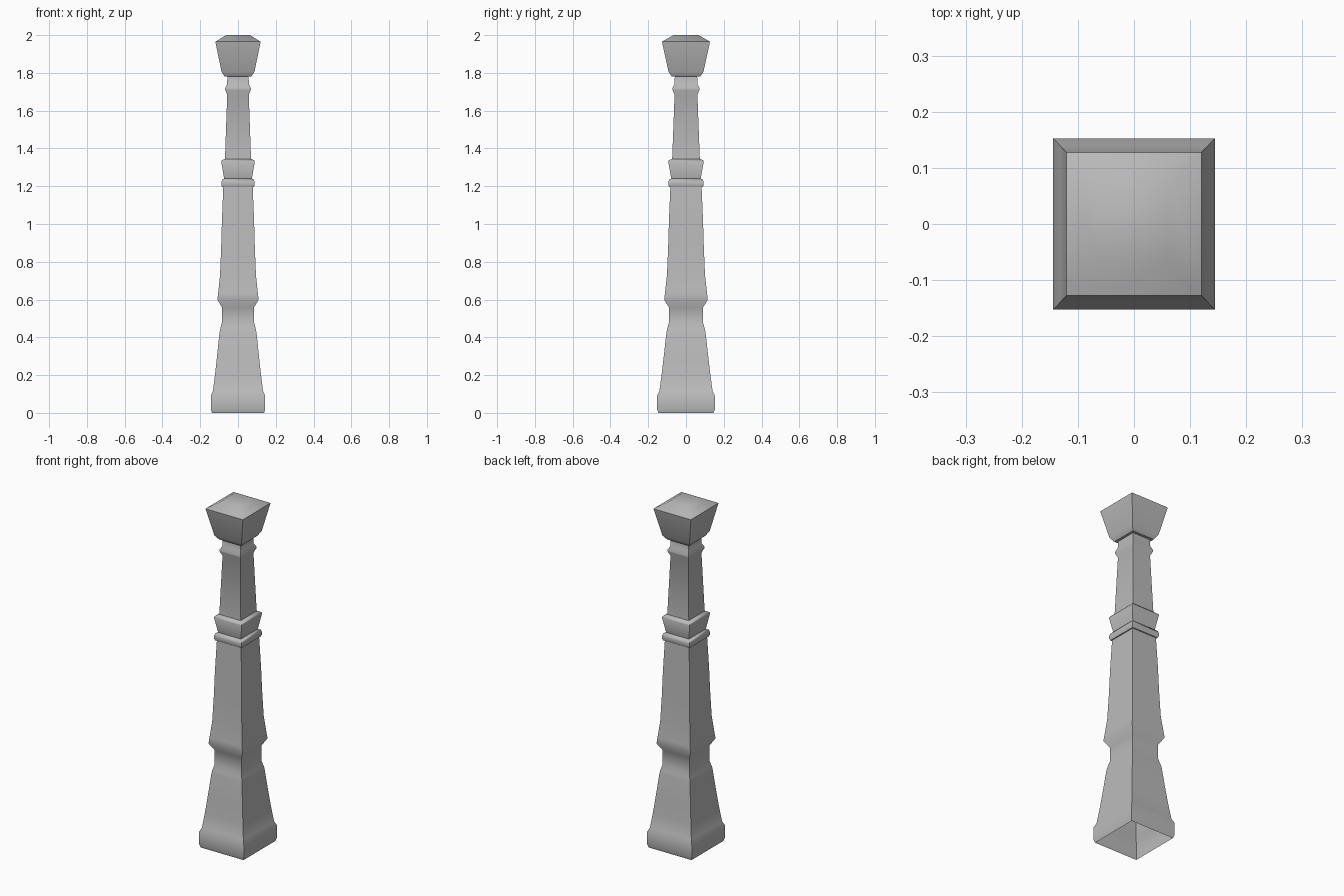
import bpy
import bmesh
import math

cube = bpy.data.objects.get("Cube")
if cube:
    bpy.data.objects.remove(cube, do_unlink=True)

DEPTH = 1.06  # the post is slightly deeper than it is wide

stone = bpy.data.materials.new("grey_stone")
stone.use_nodes = True
grey = (0.5, 0.5, 0.5, 1)
stone.diffuse_color = grey
stone.node_tree.nodes["Principled BSDF"].inputs["Base Color"].default_value = grey


def square_section(name, profile, closed_top=False):
    """Stack rectangular rings from (half width, height) pairs."""
    bm = bmesh.new()
    rings = []
    for w, z in profile:
        corners = ((-w, -w), (w, -w), (w, w), (-w, w))
        rings.append([bm.verts.new((x, y * DEPTH, z)) for x, y in corners])
    for low, high in zip(rings, rings[1:]):
        for i in range(4):
            j = (i + 1) % 4
            bm.faces.new((low[i], low[j], high[j], high[i]))
    if closed_top:
        bm.faces.new(rings[-1])
    mesh = bpy.data.meshes.new(name)
    bm.to_mesh(mesh)
    bm.free()
    mesh.materials.append(stone)
    obj = bpy.data.objects.new(name, mesh)
    bpy.context.collection.objects.link(obj)
    bpy.ops.object.select_all(action="DESELECT")
    obj.select_set(True)
    bpy.context.view_layer.objects.active = obj
    bpy.ops.object.shade_smooth_by_angle(angle=math.radians(50))
    return obj


# Flared foot with plinth and waist, open underneath
square_section("foot_and_shaft", [
    (0.138, 0), (0.144, 0.02), (0.144, 0.09), (0.133, 0.115),
    (0.122, 0.2), (0.111, 0.3), (0.098, 0.425), (0.094, 0.445),
    (0.086, 0.475), (0.086, 0.56), (0.109, 0.6), (0.105, 0.635),
    (0.095, 0.73), (0.089, 0.88), (0.085, 1.02), (0.078, 1.195)])

# Thin band and flared collar
square_section("collar", [
    (0.078, 1.195), (0.084, 1.195), (0.088, 1.205), (0.088, 1.222),
    (0.084, 1.235), (0.073, 1.24), (0.075, 1.25), (0.089, 1.33),
    (0.085, 1.337), (0.069, 1.345)])

# Tapered neck with a small bead
square_section("neck", [
    (0.069, 1.345), (0.057, 1.685), (0.068, 1.71), (0.068, 1.718),
    (0.058, 1.74), (0.056, 1.78)])

# Flared cap with a bevelled top
square_section("cap", [
    (0.056, 1.78), (0.07, 1.78), (0.087, 1.805), (0.12, 1.965),
    (0.063, 2)], closed_top=True)
